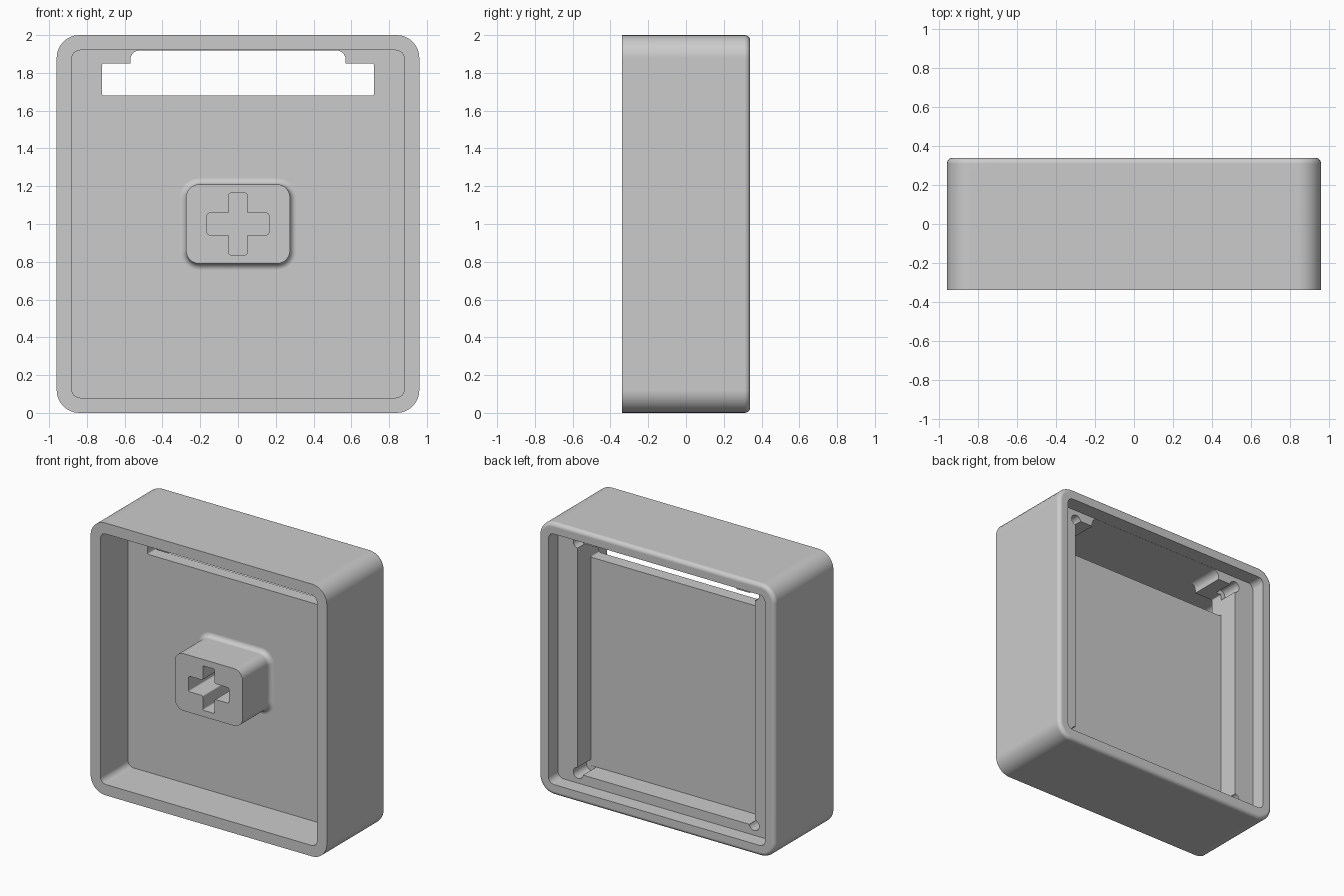
import bpy, bmesh
from math import sin, cos, pi, radians
from mathutils import Vector

cube = bpy.data.objects.get("Cube")
if cube:
    bpy.data.objects.remove(cube)

grey = bpy.data.materials.new("light grey")
grey.use_nodes = True
grey.diffuse_color = (0.6, 0.6, 0.6, 1)
grey.node_tree.nodes["Principled BSDF"].inputs["Base Color"].default_value = grey.diffuse_color

# Depths along y
FRONT, BACK = -0.34, 0.34
PLATE_FRONT, PLATE_BACK, LEDGE = -0.02, 0.075, 0.23


def rounded(points, radii, steps=8):
    """Round every corner of an (x, z) outline with a tangent arc."""
    if not isinstance(radii, (list, tuple)):
        radii = [radii] * len(points)
    out = []
    for i, (p, r) in enumerate(zip(points, radii)):
        p = Vector(p)
        a = (Vector(points[i - 1]) - p).normalized()
        b = (Vector(points[(i + 1) % len(points)]) - p).normalized()
        if r == 0:
            out.append(p)
            continue
        centre = p + (a + b) * r          # all corners are right angles
        for k in range(steps + 1):
            t = k / steps * pi / 2
            out.append(centre - b * r * cos(t) - a * r * sin(t))
    return out


def rect(w, z0, z1, r):
    return rounded([(-w, z0), (w, z0), (w, z1), (-w, z1)], r)


def loft(name, rings):
    """Solid through a list of (y, outline) rings."""
    bm = bmesh.new()
    loops = [[bm.verts.new((p[0], y, p[1])) for p in pts] for y, pts in rings]
    bm.faces.new(loops[0])
    bm.faces.new(loops[-1][::-1])
    for lo, hi in zip(loops, loops[1:]):
        for i in range(len(lo)):
            j = (i + 1) % len(lo)
            bm.faces.new((lo[i], hi[i], hi[j], lo[j]))
    bmesh.ops.recalc_face_normals(bm, faces=bm.faces)
    mesh = bpy.data.meshes.new(name)
    bm.to_mesh(mesh)
    bm.free()
    mesh.materials.append(grey)
    obj = bpy.data.objects.new(name, mesh)
    bpy.context.collection.objects.link(obj)
    return obj


def prism(name, outline, y0, y1):
    return loft(name, [(y0, outline), (y1, outline)])


def combine(target, other, operation):
    """Apply a boolean and discard the helper."""
    mod = target.modifiers.new(operation, "BOOLEAN")
    mod.operation, mod.solver, mod.object = operation, "EXACT", other
    bpy.context.view_layer.objects.active = target
    bpy.ops.object.modifier_apply(modifier=mod.name)
    bpy.data.objects.remove(other)


# Outer shell with a rounded back edge
FILLET = 0.03
rings = [(FRONT, rect(0.96, 0, 2, 0.12))]
for k in range(7):
    t = k / 6 * pi / 2
    inset = FILLET * (1 - cos(t))
    rings.append((BACK - FILLET * (1 - sin(t)),
                  rect(0.96 - inset, inset, 2 - inset, 0.12 - inset)))
shell = loft("keycap_shell", rings)

# Front cavity, back opening and the pocket below its ledge
opening = rect(0.88, 0.08, 1.92, 0.045)
combine(shell, prism("front_cavity", opening, FRONT - 0.1, PLATE_FRONT), "DIFFERENCE")
combine(shell, prism("back_opening", opening, LEDGE, BACK + 0.1), "DIFFERENCE")
combine(shell, prism("pocket", rect(0.72, 0.15, 1.85, 0), PLATE_BACK, LEDGE + 0.05), "DIFFERENCE")

# Stepped slot through the plate
slot = rounded([(-0.72, 1.68), (0.72, 1.68), (0.72, 1.85), (0.57, 1.85),
                (0.57, 1.919), (-0.57, 1.919), (-0.57, 1.85), (-0.72, 1.85)],
               [0.01, 0.01, 0.01, 0, 0.05, 0.05, 0, 0.01])
combine(shell, prism("slot", slot, PLATE_FRONT - 0.05, LEDGE + 0.04), "DIFFERENCE")

# Round reliefs in the pocket corners
for x in (-0.715, 0.715):
    for z in (0.155, 1.845):
        circle = [(x + 0.04 * cos(k * pi / 12), z + 0.04 * sin(k * pi / 12)) for k in range(24)]
        combine(shell, prism("corner_relief", circle, PLATE_BACK + 0.002, LEDGE + 0.03), "DIFFERENCE")

# Stem, flaring into the plate
FLARE = 0.035
rings = [(FRONT, rect(0.275, 0.79, 1.21, 0.07))]
for k in range(7):
    t = k / 6 * pi / 2
    grow = FLARE * (1 - cos(t))
    rings.append((PLATE_FRONT - FLARE * (1 - sin(t)),
                  rect(0.275 + grow, 0.79 - grow, 1.21 + grow, 0.07 + grow)))
rings.append((PLATE_FRONT + 0.04, rings[-1][1]))
stem = loft("stem", rings)
combine(shell, stem, "UNION")

# Cross socket in the stem
w, h, L = 0.048, 0.057, 0.163
cross = [(-w, -L), (w, -L), (w, -h), (L, -h), (L, h), (w, h),
         (w, L), (-w, L), (-w, h), (-L, h), (-L, -h), (-w, -h)]
cross = rounded([(x, z + 1) for x, z in cross], 0.01, 4)
combine(shell, prism("cross_socket", cross, FRONT - 0.1, PLATE_FRONT - 0.01), "DIFFERENCE")

# Smooth curves, crisp edges
bpy.ops.object.select_all(action="DESELECT")
shell.select_set(True)
bpy.context.view_layer.objects.active = shell
bpy.ops.object.shade_smooth_by_angle(angle=radians(30))
weighted = shell.modifiers.new("weighted_normals", "WEIGHTED_NORMAL")
weighted.keep_sharp = True
